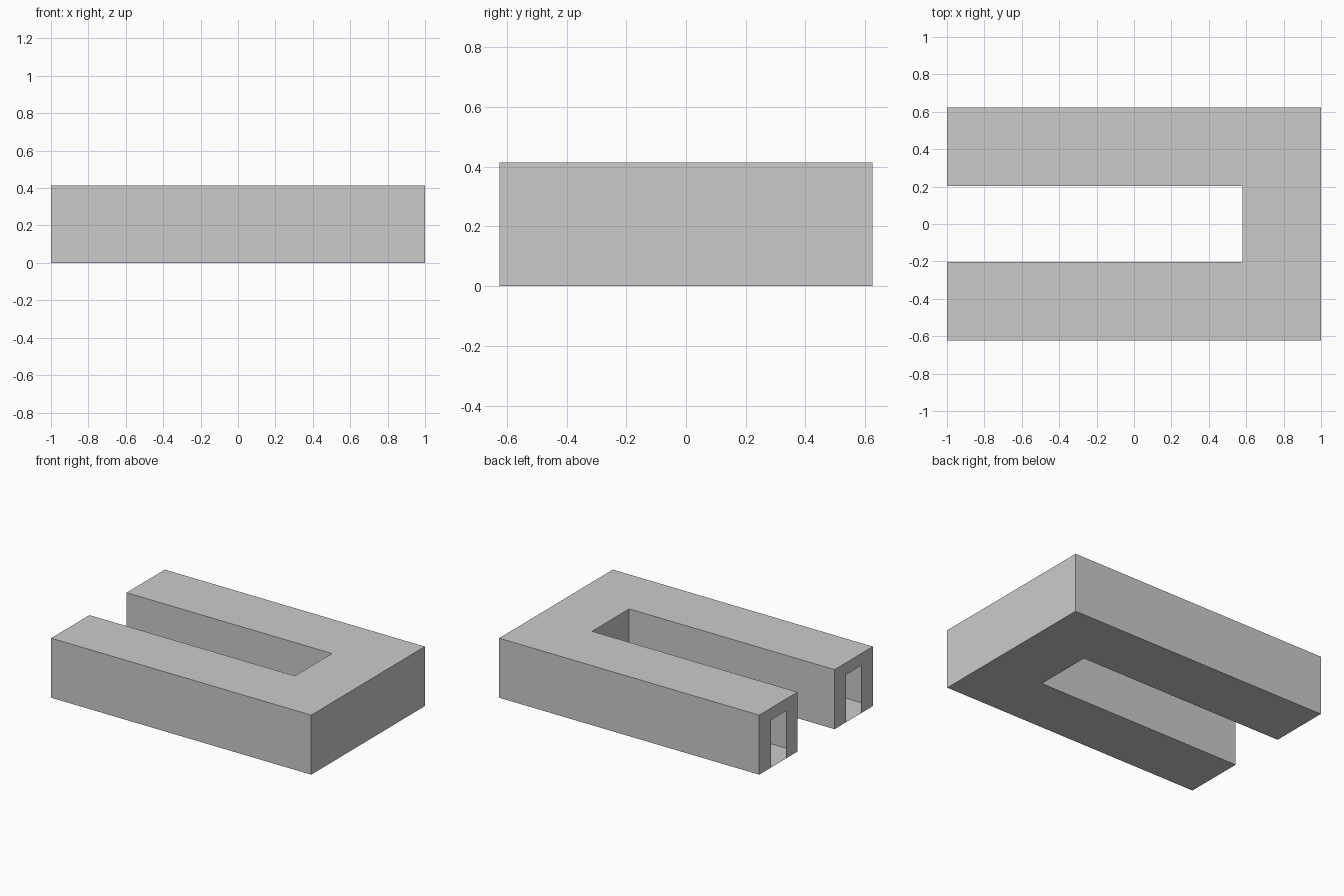
import bpy
import bmesh

if "Cube" in bpy.data.objects:
    bpy.data.objects.remove(bpy.data.objects["Cube"])

X, Y, H = 1.0, 0.624, 0.414        # outer half length, half width, height
SLOT_X, SLOT_Y = 0.58, 0.204       # open court between the two arms
DOOR_W, DOOR_H = 0.165, 0.33       # doorway in each arm end
mid = (Y + SLOT_Y) / 2
d0, d1 = mid - DOOR_W / 2, mid + DOOR_W / 2

bm = bmesh.new()


def face(points):
    """Add a face from a list of 3D points."""
    return bm.faces.new([bm.verts.new(p) for p in points])


# Plan of the U-shaped corridor, counter-clockwise from the front arm end
plan = [(-X, -Y), (X, -Y), (X, Y), (-X, Y),
        (-X, SLOT_Y), (SLOT_X, SLOT_Y), (SLOT_X, -SLOT_Y), (-X, -SLOT_Y)]

# Roof, and floor with the doorway corners on its open ends
face([(x, y, H) for x, y in plan])
floor = plan[:4] + [(-X, d1), (-X, d0)] + plan[4:] + [(-X, -d0), (-X, -d1)]
face([(x, y, 0) for x, y in reversed(floor)])

# Thin walls, leaving out the two arm ends
for i, (a, b) in enumerate(zip(plan, plan[1:] + plan[:1])):
    if i not in (3, 7):
        face([(*a, 0), (*b, 0), (*b, H), (*a, H)])

# Arm ends: one frame around each doorway
for s in (1, -1):
    frame = [(Y, 0), (d1, 0), (d1, DOOR_H), (d0, DOOR_H),
             (d0, 0), (SLOT_Y, 0), (SLOT_Y, H), (Y, H)]
    face([(-X, s * y, z) for y, z in frame[::s]])

bmesh.ops.remove_doubles(bm, verts=bm.verts, dist=1e-5)
mesh = bpy.data.meshes.new("u_corridor")
bm.to_mesh(mesh)
bm.free()
corridor = bpy.data.objects.new("u_corridor", mesh)
bpy.context.collection.objects.link(corridor)
